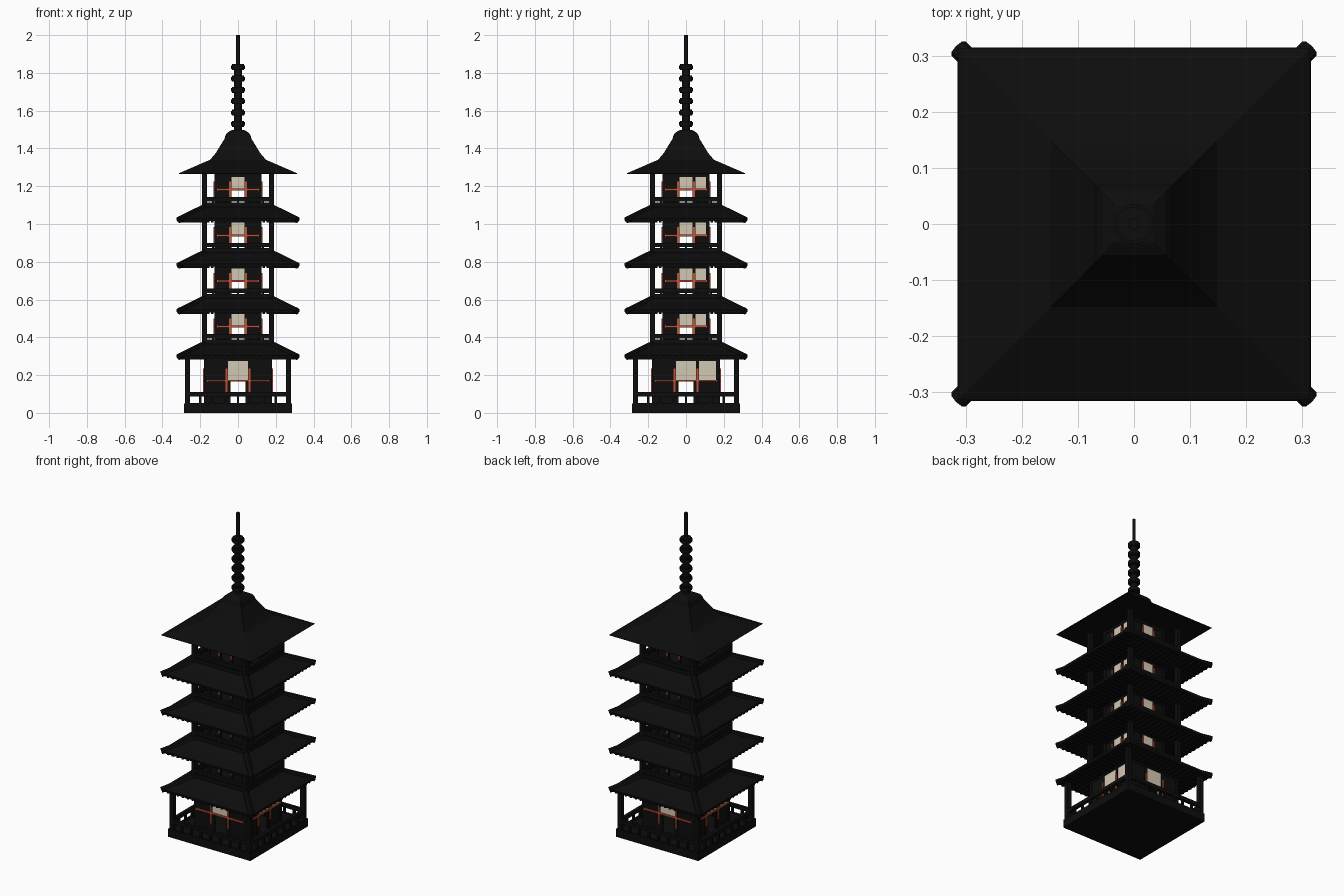
import bpy, bmesh, math
from mathutils import Vector, Matrix

if "Cube" in bpy.data.objects:
    bpy.data.objects.remove(bpy.data.objects["Cube"])


def material(name, rgb):
    m = bpy.data.materials.new(name)
    m.diffuse_color = (*rgb, 1)
    m.use_nodes = True
    m.node_tree.nodes["Principled BSDF"].inputs["Base Color"].default_value = m.diffuse_color
    return m


DARK = material("dark_wood", (0.004, 0.004, 0.004))
RED = material("red_trim", (0.55, 0.08, 0.035))
CREAM = material("cream_paper", (0.65, 0.58, 0.45))


def finish(name, bm, mat):
    bmesh.ops.recalc_face_normals(bm, faces=bm.faces)
    me = bpy.data.meshes.new(name)
    bm.to_mesh(me)
    bm.free()
    me.materials.append(mat)
    ob = bpy.data.objects.new(name, me)
    bpy.context.collection.objects.link(ob)
    return ob


def box(bm, x0, x1, y0, y1, z0, z1, turn=0):
    """Box from its limits, then turned about z by quarter turns."""
    m = (Matrix.Rotation(turn * math.pi / 2, 4, 'Z')
         @ Matrix.Translation(((x0 + x1) / 2, (y0 + y1) / 2, (z0 + z1) / 2))
         @ Matrix.Diagonal((x1 - x0, y1 - y0, z1 - z0, 1)))
    bmesh.ops.create_cube(bm, size=1, matrix=m)


def rod(bm, a, b, r, sides=8):
    a, b = Vector(a), Vector(b)
    d = b - a
    m = Matrix.Translation((a + b) / 2) @ d.to_track_quat('Z', 'Y').to_matrix().to_4x4()
    bmesh.ops.create_cone(bm, cap_ends=True, segments=sides, radius1=r, radius2=r,
                          depth=d.length, matrix=m)


def square_lathe(name, profile):
    """Stack of square loops (half width, z), capped at both ends."""
    bm = bmesh.new()
    loops = [[bm.verts.new((sx * h, sy * h, z)) for sx, sy in ((-1, -1), (1, -1), (1, 1), (-1, 1))]
             for h, z in profile]
    for lo, hi in zip(loops, loops[1:]):
        for i in range(4):
            j = (i + 1) % 4
            bm.faces.new((lo[i], lo[j], hi[j], hi[i]))
    bm.faces.new(loops[0])
    bm.faces.new(loops[-1])
    return finish(name, bm, DARK)


def veranda(name, half, floor, top, rail_top, t):
    """Corner posts up to the eaves, two rails and balusters."""
    bm = bmesh.new()
    for k in range(4):
        box(bm, half - t, half, half - t, half, floor, top, k)
        box(bm, -half + t, half - t, -half, -half + t * 0.7, rail_top - 0.022, rail_top, k)
        box(bm, -half + t, half - t, -half, -half + t * 0.7, floor, floor + 0.012, k)
        for i in range(1, 8):
            x = (half - t / 2) * (i / 4 - 1)
            box(bm, x - 0.006, x + 0.006, -half + 0.002, -half + t * 0.6, floor, rail_top, k)
    finish(name, bm, DARK)


def chamber(name, half, bay, gap, z0, z1, mid):
    """Four three-bay walls: dark frame and panels, cream papers, red trim."""
    dark, cream, red = bmesh.new(), bmesh.new(), bmesh.new()
    y = -half
    for k in range(4):
        # posts, sill and lintel
        box(dark, half - 0.02, half, half - 0.02, half, z0, z1, k)
        for s in (-1, 1):
            box(dark, s * bay - 0.008, s * bay + 0.008, y, y + 0.016, z0, z1, k)
        box(dark, -half, half, y, y + 0.016, z1 - 0.015, z1, k)
        # outer bays: dark, or cream above the middle rail on one side
        box(dark, -half, -bay, y + 0.004, y + 0.012, z0, z1, k)
        box(dark, bay, half, y + 0.004, y + 0.012, z0, mid, k)
        box(cream if k % 2 else dark, bay, half - 0.015, y + 0.004, y + 0.012, mid, z1 - 0.01, k)
        # centre bay: cream above, open doorway below
        box(cream, -bay, bay, y + 0.004, y + 0.012, mid, z1 - 0.01, k)
        for s in (-1, 1):
            box(dark, min(s * gap, s * bay), max(s * gap, s * bay), y + 0.004, y + 0.012, z0, mid, k)
        # red rails and stiles
        box(red, -half + 0.015, half - 0.015, y - 0.006, y, mid - 0.005, mid + 0.005, k)
        span = (z1 - z0) * 0.27
        for s in (-1, 1):
            box(red, s * bay - 0.005, s * bay + 0.005, y - 0.006, y, mid - span, mid + span, k)
    finish(name + "_frame", dark, DARK)
    finish(name + "_paper_panels", cream, CREAM)
    finish(name + "_red_trim", red, RED)


def tier_roof(n, z):
    """Hipped skirt roof with rafters, hip ridges and the platform above."""
    square_lathe(f"roof_{n}", [(0.312, z - 0.006), (0.315, z + 0.008), (0.25, z + 0.036),
                               (0.19, z + 0.068), (0.16, z + 0.08)])
    bm = bmesh.new()
    for k in range(4):
        for i in range(-8, 9):
            x = i * 0.034
            box(bm, x - 0.006, x + 0.006, -0.308, -max(0.15, abs(x)), z - 0.014, z - 0.004, k)
    finish(f"rafters_{n}", bm, DARK)
    bm = bmesh.new()
    for sx in (-1, 1):
        for sy in (-1, 1):
            rod(bm, (sx * 0.313, sy * 0.313, z), (sx * 0.18, sy * 0.18, z + 0.065), 0.018)
    finish(f"hip_ridges_{n}", bm, DARK)
    bm = bmesh.new()
    box(bm, -0.19, 0.19, -0.19, 0.19, z + 0.065, z + 0.083)
    finish(f"platform_{n}", bm, DARK)


# ground storey
bm = bmesh.new()
box(bm, -0.285, 0.285, -0.285, 0.285, 0, 0.05)
finish("base", bm, DARK)
veranda("ground_veranda", 0.28, 0.04, 0.29, 0.11, 0.027)
chamber("ground_chamber", 0.18, 0.06, 0.04, 0.05, 0.29, 0.17)

# four skirt roofs, each carrying a smaller storey
eaves = [0.297, 0.538, 0.78, 1.022, 1.265]
for n, z in enumerate(eaves[:4], 1):
    tier_roof(n, z)
    floor, top = z + 0.08, eaves[n]
    veranda(f"veranda_{n + 1}", 0.19, floor, top, z + 0.12, 0.026)
    chamber(f"chamber_{n + 1}", 0.125, 0.042, 0.034, floor, top, z + 0.16)

# top roof with flared sides and rounded crown
square_lathe("top_roof", [(0.312, 1.265), (0.314, 1.268), (0.148, 1.34), (0.118, 1.375),
                          (0.092, 1.418), (0.072, 1.449), (0.066, 1.47), (0.055, 1.485),
                          (0.035, 1.496), (0.015, 1.5)])

# finial: shaft, six rings and needle
bm = bmesh.new()
rod(bm, (0, 0, 1.48), (0, 0, 1.84), 0.021, 12)
rod(bm, (0, 0, 1.83), (0, 0, 2.0), 0.01, 12)
finish("finial_shaft", bm, DARK)
bm = bmesh.new()
for i in range(6):
    z = 1.53 + i * 0.06
    for a, b, r in ((-0.016, 0.016, 0.031), (-0.009, 0.009, 0.036)):
        rod(bm, (0, 0, z + a), (0, 0, z + b), r, 12)
finish("finial_rings", bm, DARK)
